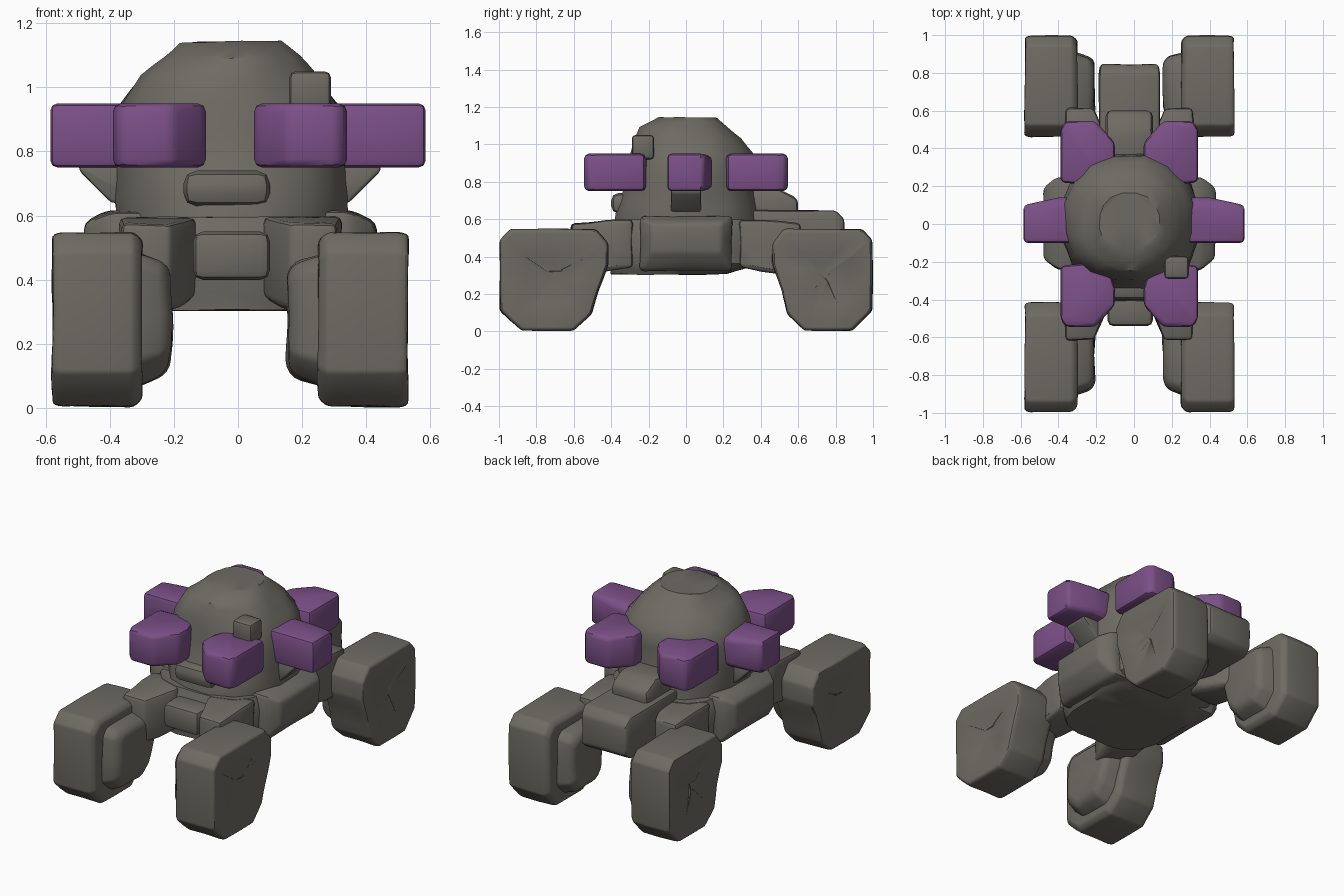
import bpy, bmesh, math

cube = bpy.data.objects.get("Cube")
if cube:
    bpy.data.objects.remove(cube, do_unlink=True)

CX = -0.025          # the body sits slightly off the centre line


def material(name, rgb):
    m = bpy.data.materials.new(name)
    m.use_nodes = True
    m.diffuse_color = (*rgb, 1)
    bsdf = next(n for n in m.node_tree.nodes if n.type == 'BSDF_PRINCIPLED')
    bsdf.inputs["Base Color"].default_value = (*rgb, 1)
    bsdf.inputs["Roughness"].default_value = 0.8
    return m


STONE = material("stone grey", (0.155, 0.147, 0.125))
PURPLE = material("purple", (0.2, 0.08, 0.245))


def ripple(p):
    """Smooth, repeatable lumps between 0 and 1."""
    a = math.sin(23 * p.x + 9 * p.y) + math.sin(21 * p.y - 11 * p.z) + math.sin(25 * p.z + 8 * p.x)
    return 0.5 + a / 6


def finish(name, bm, mat, bevel=0.03, rough=0.0):
    """Round the edges, dent the skin a little and add the object."""
    bmesh.ops.recalc_face_normals(bm, faces=bm.faces[:])
    bm.normal_update()
    if bevel:
        edges = [e for e in bm.edges if e.calc_face_angle(0) > 0.3]
        bmesh.ops.bevel(bm, geom=edges, offset=bevel, segments=2,
                        profile=0.5, affect='EDGES', clamp_overlap=True)
    if rough:
        bmesh.ops.triangulate(bm, faces=bm.faces[:])
        bmesh.ops.subdivide_edges(bm, edges=bm.edges[:], cuts=1, use_grid_fill=True)
        bm.normal_update()
        for v in bm.verts:
            v.co -= v.normal * rough * ripple(v.co)
    mesh = bpy.data.meshes.new(name)
    bm.to_mesh(mesh)
    bm.free()
    mesh.materials.append(mat)
    ob = bpy.data.objects.new(name, mesh)
    bpy.context.collection.objects.link(ob)
    bpy.ops.object.select_all(action='DESELECT')
    ob.select_set(True)
    bpy.context.view_layer.objects.active = ob
    bpy.ops.object.shade_smooth_by_angle(angle=math.radians(40))


def bridge(bm, rings):
    """Skin a stack of equal rings, cap both ends and return the last cap."""
    loops = [[bm.verts.new(p) for p in ring] for ring in rings]
    n = len(loops[0])
    for a, b in zip(loops, loops[1:]):
        for i in range(n):
            j = (i + 1) % n
            bm.faces.new((a[i], a[j], b[j], b[i]))
    bm.faces.new(loops[0])
    return bm.faces.new(loops[-1])


def loft(name, levels, mat, square, rough):
    """Rounded body from levels of (z, x0, x1, y0, y1)."""
    bm = bmesh.new()
    rings = []
    sides = 16
    for z, x0, x1, y0, y1 in levels:
        ring = []
        for i in range(sides):
            t = 2 * math.pi * (i + 0.5) / sides
            c, s = (math.copysign(abs(k) ** square, k) for k in (math.cos(t), math.sin(t)))
            ring.append(((x0 + x1 + (x1 - x0) * c) / 2, (y0 + y1 + (y1 - y0) * s) / 2, z))
        rings.append(ring)
    bridge(bm, rings)
    finish(name, bm, mat, bevel=0, rough=rough)


def hull(name, boxes, mat, **kw):
    """Convex block around boxes of (x0, x1, y0, y1, z0, z1)."""
    bm = bmesh.new()
    for b in boxes:
        for x in b[:2]:
            for y in b[2:4]:
                for z in b[4:]:
                    bm.verts.new((x, y, z))
    bmesh.ops.convex_hull(bm, input=bm.verts[:])
    loose = [v for v in bm.verts if not v.link_faces]
    bmesh.ops.delete(bm, geom=loose, context='VERTS')
    bmesh.ops.dissolve_limit(bm, angle_limit=0.02, verts=bm.verts[:], edges=bm.edges[:])
    finish(name, bm, mat, **kw)


def sided(s, x0, x1):
    return sorted((CX + s * x0, CX + s * x1))


# Dome, lower hull and flat side sponsons
loft("dome", [(0.55, -0.38, 0.35, -0.4, 0.42), (0.66, -0.4, 0.36, -0.38, 0.4),
              (0.78, -0.4, 0.36, -0.34, 0.38), (0.95, -0.38, 0.33, -0.31, 0.37),
              (1.04, -0.31, 0.26, -0.29, 0.31), (1.1, -0.24, 0.2, -0.26, 0.23),
              (1.15, -0.19, 0.14, -0.15, 0.17)], STONE, square=0.9, rough=0.018)
loft("lower_hull", [(0.3, -0.34, 0.29, -0.41, 0.22), (0.36, -0.39, 0.34, -0.42, 0.42),
                    (0.52, -0.4, 0.35, -0.43, 0.44), (0.6, -0.38, 0.33, -0.4, 0.42)],
     STONE, square=0.6, rough=0.012)
for s, side in ((-1, "right"), (1, "left")):
    a, b = sided(s, 0.2, 0.46), sided(s, 0.2, 0.38)
    hull(side + "_sponson", [(*a, -0.19, 0.19, 0.42, 0.58), (*b, -0.25, 0.25, 0.32, 0.62)],
         STONE, bevel=0.025, rough=0.012)

# Front lip and bumper, rear deck, small knob on the dome
hull("front_lip", [(-0.17, 0.1, -0.4, -0.25, 0.63, 0.74)], STONE, bevel=0.04)
hull("front_bumper", [(-0.14, 0.1, -0.54, -0.36, 0.4, 0.55)], STONE, bevel=0.03)
hull("rear_deck", [(-0.19, 0.14, 0.3, 0.8, 0.38, 0.65), (-0.18, 0.13, 0.3, 0.85, 0.42, 0.6)],
     STONE, bevel=0.02, rough=0.01)
hull("rear_step", [(-0.15, 0.1, 0.3, 0.5, 0.6, 0.76), (-0.15, 0.1, 0.3, 0.6, 0.6, 0.71)],
     STONE, bevel=0.03)
hull("dome_knob", [(0.16, 0.29, -0.29, -0.17, 0.92, 1.05)], STONE, bevel=0.02)

# Wheels, hubs and suspension arms; outline is (distance from wheel centre, height)
OUTLINE = [(0.3, 0.49), (0.24, 0.55), (-0.22, 0.55), (-0.29, 0.47), (-0.29, 0.36),
           (-0.24, 0.22), (-0.2, 0.09), (-0.1, 0), (0.18, 0), (0.3, 0.11)]


def wheel_ring(x, e, yc, length, k):
    return [(x, e * (yc + u * length * k), 0.28 + (z - 0.28) * k) for u, z in OUTLINE]


for s, side in ((-1, "right"), (1, "left")):
    for e, end, yc, length in ((-1, "front", 0.7, 1.0), (1, "rear", 0.725, 0.92)):
        bm = bmesh.new()
        outer = bridge(bm, [wheel_ring(CX + s * x, e, yc, length, k)
                            for x, k in ((0.27, 0.9), (0.3, 1.0), (0.535, 1.0), (0.56, 0.96))])
        # Shallow dimple in the middle of the outer face
        bm.normal_update()
        bmesh.ops.inset_region(bm, faces=[outer], thickness=0.2, use_even_offset=False)
        mid = outer.calc_center_median()
        for v in outer.verts:
            v.co = mid + (v.co - mid) * 0.3
            v.co.x -= s * 0.03
        finish(f"{end}_{side}_wheel", bm, STONE, bevel=0.015, rough=0.01)

        bm = bmesh.new()
        bridge(bm, [wheel_ring(CX + s * x, e, yc - 0.02, length, k)
                    for x, k in ((0.172, 0.55), (0.2, 0.68), (0.32, 0.82))])
        finish(f"{end}_{side}_hub", bm, STONE, bevel=0.02, rough=0.02)

        root, tip = sided(s, 0.1, 0.35), sided(s, 0.18, 0.34)
        hull(f"{end}_{side}_arm",
             [(*root, e * 0.28, e * 0.42, 0.34, 0.6), (*tip, e * 0.5, e * 0.62, 0.3, 0.58)],
             STONE, bevel=0.03, rough=0.015)

# Purple pods: four at the corners, one on each flank
PLAN = [(0.365, 0.22), (0.365, 0.5), (0.34, 0.545), (0.18, 0.545),
        (0.075, 0.43), (0.075, 0.34), (0.12, 0.2)]
for s, side in ((-1, "right"), (1, "left")):
    for e, end in ((-1, "front"), (1, "rear")):
        bm = bmesh.new()
        bridge(bm, [[(CX + s * x, e * y, z) for x, y in PLAN] for z in (0.75, 0.95)])
        finish(f"{end}_{side}_pod", bm, PURPLE, bevel=0.035)
    hull(side + "_flank_pod", [(s * 0.25, s * 0.585, -0.1, 0.1, 0.75, 0.95),
                               (s * 0.25, s * 0.4, -0.1, 0.14, 0.77, 0.93)],
         PURPLE, bevel=0.025)
    # Bracket under each flank pod
    a, b = sided(s, 0.28, 0.37), sided(s, 0.28, 0.47)
    hull(side + "_pod_bracket", [(*a, -0.08, 0.08, 0.64, 0.76), (*b, -0.08, 0.08, 0.74, 0.76)],
         STONE, bevel=0.01)
